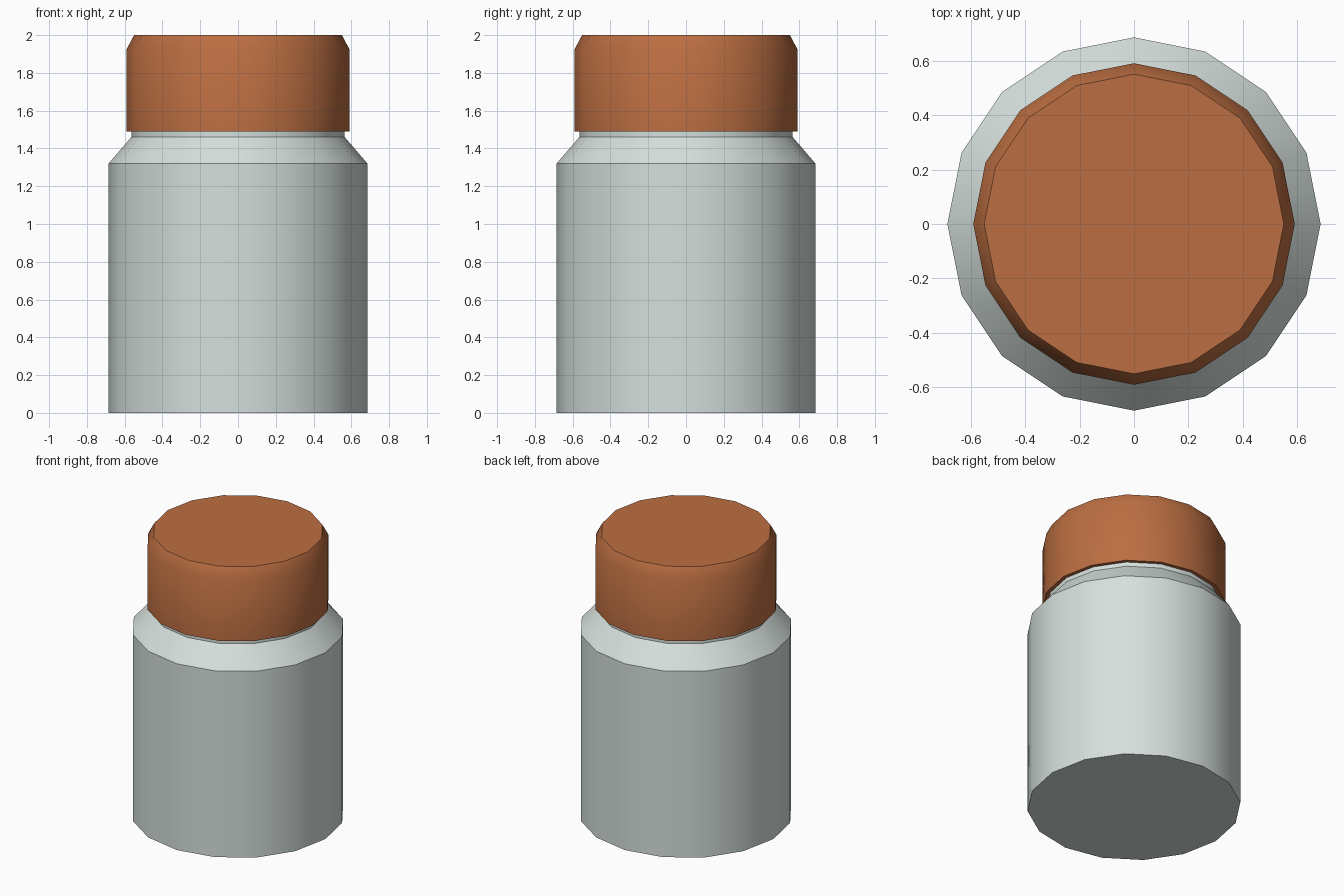
import bpy, bmesh, math

if "Cube" in bpy.data.objects:
    bpy.data.objects.remove(bpy.data.objects["Cube"])

SIDES = 16


def material(name, rgb):
    m = bpy.data.materials.new(name)
    m.diffuse_color = (*rgb, 1.0)
    m.use_nodes = True
    m.node_tree.nodes["Principled BSDF"].inputs["Base Color"].default_value = m.diffuse_color
    return m


def lathe(name, profile, mat):
    """Closed 16-sided solid from (radius, height) rings, bottom to top."""
    bm = bmesh.new()
    rings = [[bm.verts.new((r * math.cos(a), r * math.sin(a), z))
              for a in (2 * math.pi * i / SIDES for i in range(SIDES))]
             for r, z in profile]
    for lo, hi in zip(rings, rings[1:]):
        for i in range(SIDES):
            j = (i + 1) % SIDES
            bm.faces.new((lo[i], lo[j], hi[j], hi[i]))
    bm.faces.new(rings[0][::-1])
    bm.faces.new(rings[-1])
    mesh = bpy.data.meshes.new(name)
    bm.to_mesh(mesh)
    bm.free()
    mesh.materials.append(mat)
    obj = bpy.data.objects.new(name, mesh)
    bpy.context.collection.objects.link(obj)
    # smooth round the sides, crisp at the rims
    bpy.ops.object.select_all(action='DESELECT')
    obj.select_set(True)
    bpy.context.view_layer.objects.active = obj
    bpy.ops.object.shade_smooth_by_angle(angle=math.radians(30))
    return obj


glass = material("pale_grey", (0.67, 0.745, 0.716))
copper = material("copper_orange", (0.50, 0.156, 0.054))

# Body with sloped shoulder and short neck
lathe("bottle_body", [(0.685, 0), (0.685, 1.32), (0.565, 1.46), (0.565, 1.50)], glass)
# Lid with a bevelled top rim
lathe("lid", [(0.59, 1.49), (0.59, 1.925), (0.55, 2.0)], copper)
